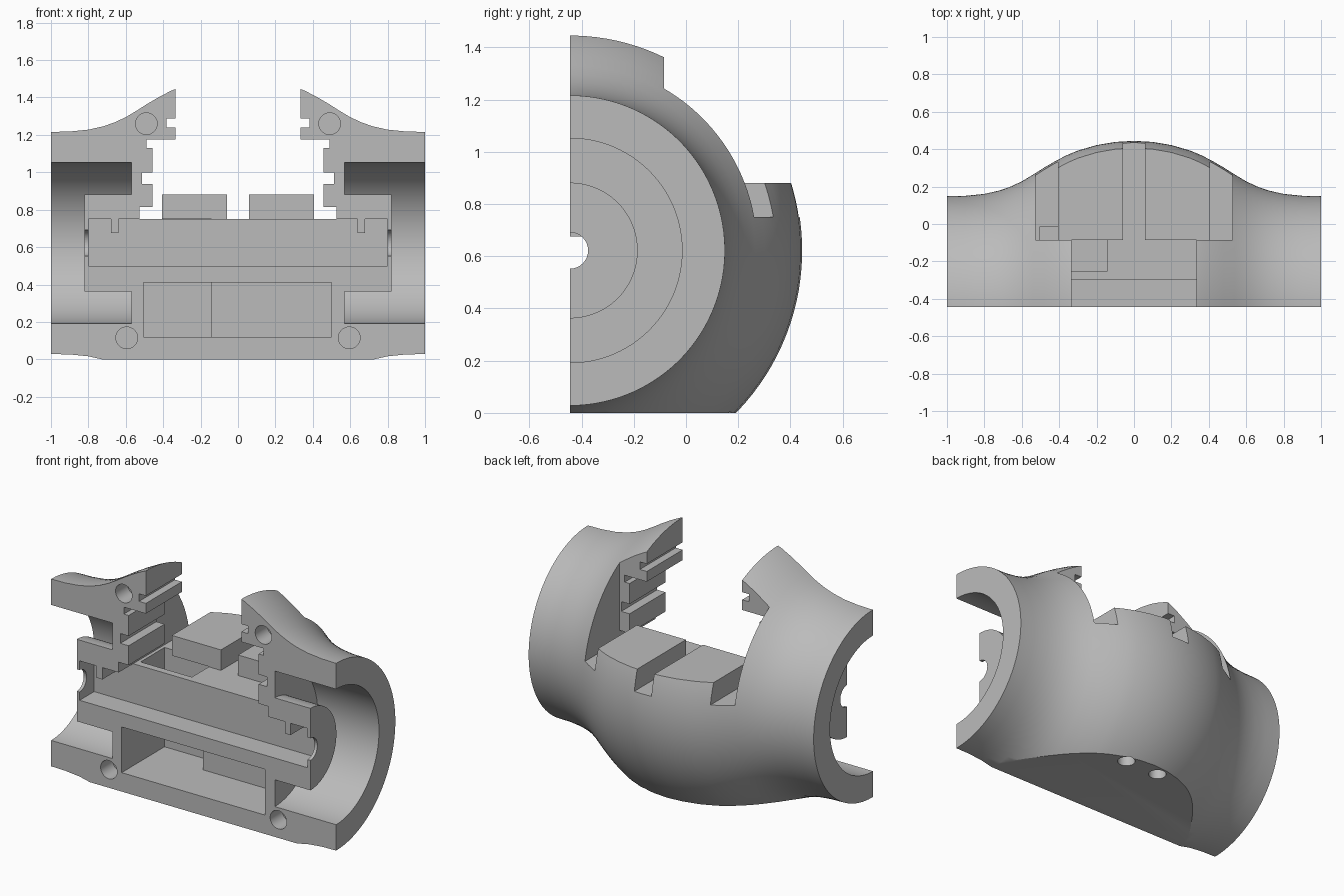
import bpy, bmesh, math
from mathutils import Vector, Matrix

cube = bpy.data.objects.get("Cube")
if cube:
    bpy.data.objects.remove(cube, do_unlink=True)

AXIS_Y, AXIS_Z = -0.445, 0.622
FRONT = AXIS_Y - 0.5

grey = bpy.data.materials.new("plain_grey")
grey.use_nodes = True
grey.diffuse_color = (0.5, 0.5, 0.5, 1)
grey.node_tree.nodes["Principled BSDF"].inputs["Base Color"].default_value = (0.5, 0.5, 0.5, 1)


def finish(bm, name):
    bmesh.ops.recalc_face_normals(bm, faces=bm.faces[:])
    mesh = bpy.data.meshes.new(name)
    bm.to_mesh(mesh)
    bm.free()
    mesh.materials.append(grey)
    obj = bpy.data.objects.new(name, mesh)
    bpy.context.collection.objects.link(obj)
    return obj


def revolve(profile, name, steps=128):
    """Spin an (x, radius) profile around the lengthwise axis."""
    bm = bmesh.new()
    vs = [bm.verts.new((x, AXIS_Y, AXIS_Z + r)) for x, r in profile]
    es = [bm.edges.new(pair) for pair in zip(vs, vs[1:])]
    bmesh.ops.rotate(bm, verts=vs, cent=(0, AXIS_Y, AXIS_Z),
                     matrix=Matrix.Rotation(math.pi / steps, 3, 'X'))
    bmesh.ops.spin(bm, geom=vs + es, cent=(0, AXIS_Y, AXIS_Z), axis=(1, 0, 0),
                   angle=math.tau, steps=steps)
    bmesh.ops.remove_doubles(bm, verts=bm.verts[:], dist=0.0005)
    return finish(bm, name)


def prism(points, y0, y1, name):
    """Extrude an (x, z) outline along y."""
    bm = bmesh.new()
    face = bm.faces.new([bm.verts.new((x, y0, z)) for x, z in points])
    ext = bmesh.ops.extrude_face_region(bm, geom=[face])["geom"]
    bmesh.ops.translate(bm, vec=(0, y1 - y0, 0),
                        verts=[g for g in ext if isinstance(g, bmesh.types.BMVert)])
    return finish(bm, name)


def box(x0, x1, y0, y1, z0, z1, name):
    return prism([(x0, z0), (x1, z0), (x1, z1), (x0, z1)], y0, y1, name)


def mirrored(half):
    return half + [(-x, z) for x, z in reversed(half)]


def rod(centre, direction, radius, length, name):
    bm = bmesh.new()
    turn = Vector(direction).to_track_quat('Z', 'Y').to_matrix().to_4x4()
    bmesh.ops.create_cone(bm, cap_ends=True, segments=32, radius1=radius, radius2=radius,
                          depth=length, matrix=Matrix.Translation(centre) @ turn)
    return finish(bm, name)


def cut(target, cutter):
    mod = target.modifiers.new("cut", 'BOOLEAN')
    mod.operation = 'DIFFERENCE'
    mod.solver = 'EXACT'
    mod.object = cutter
    bpy.context.view_layer.objects.active = target
    bpy.ops.object.modifier_apply(modifier=mod.name)
    bpy.data.objects.remove(cutter, do_unlink=True)


# Bulged barrel with a ring groove around the core at both ends
bulge = [(0.1, 0.884), (0.2, 0.867), (0.3, 0.838), (0.36, 0.813), (0.42, 0.782),
         (0.48, 0.747), (0.54, 0.709), (0.6, 0.673), (0.66, 0.645), (0.72, 0.624),
         (0.8, 0.606), (0.9, 0.596), (1, 0.594)]
half = [(0, 0.89)] + bulge + [(1, 0.43), (0.57, 0.43), (0.57, 0.26), (0.82, 0.26), (0.82, 0)]
body = revolve([(-x, r) for x, r in reversed(half[1:])] + half, "split_housing_half")

# Split plane and flat base
cut(body, box(-2, 2, -3, AXIS_Y, -2, 3, "front_half"))
cut(body, box(-2, 2, -2, 2, -2, 0, "base_flat"))

# Stepped opening between the two front brackets
steps = [(0.335, 1.7), (0.335, 1.287), (0.383, 1.287), (0.383, 1.239), (0.335, 1.239),
         (0.335, 1.174), (0.49, 1.174), (0.49, 1.13), (0.456, 1.13), (0.456, 1.0),
         (0.514, 1.0), (0.514, 0.938), (0.456, 0.938), (0.456, 0.815), (0.526, 0.815),
         (0.526, 0.75)]
cut(body, prism(mirrored(steps), FRONT, -0.085, "bracket_opening"))

# Rear opening that leaves two raised tabs
tabs = [(0.526, 1.7), (0.526, 0.75), (0.405, 0.75), (0.405, 0.88), (0.06, 0.88), (0.06, 0.75)]
cut(body, prism(mirrored(tabs), -0.0851, 1, "tab_opening"))

# Shallow front channel with a hanging peg near each end
channel = [(0.8, 0.5), (0.8, 0.75), (0.68, 0.75), (0.68, 0.675), (0.64, 0.675),
           (0.64, 0.75), (0.52, 0.75), (0.52, 0.78)]
cut(body, prism(mirrored(channel), FRONT, -0.3, "front_channel"))

# Lower pocket, deeper on one side, with a shaft up to the deck
cut(body, box(-0.505, 0.5, FRONT, -0.145, 0.12, 0.41, "lower_pocket"))
cut(body, box(-0.505, -0.145, -0.3, -0.015, 0.12, 0.41, "deep_pocket"))
cut(body, box(-0.505, -0.145, -0.255, -0.015, 0.3, 0.752, "deck_shaft"))

# Shaft holes in the thin end walls, and blind screw holes in the split face
for side in (-1, 1):
    cut(body, rod((side * 0.82, AXIS_Y, AXIS_Z), (1, 0, 0), 0.07, 0.08, "end_hole"))
    for x, z in ((0.49, 1.26), (0.595, 0.115)):
        cut(body, rod((side * x, AXIS_Y, z), (0, 1, 0), 0.058, 0.24, "screw_hole"))

# Two blind holes in the base
for x in (-0.08, 0.16):
    cut(body, rod((x, 0.12, 0), (0, 0, 1), 0.052, 0.3, "base_hole"))

bpy.ops.object.select_all(action='DESELECT')
body.select_set(True)
bpy.context.view_layer.objects.active = body
bpy.ops.object.shade_smooth_by_angle(angle=math.radians(25))
